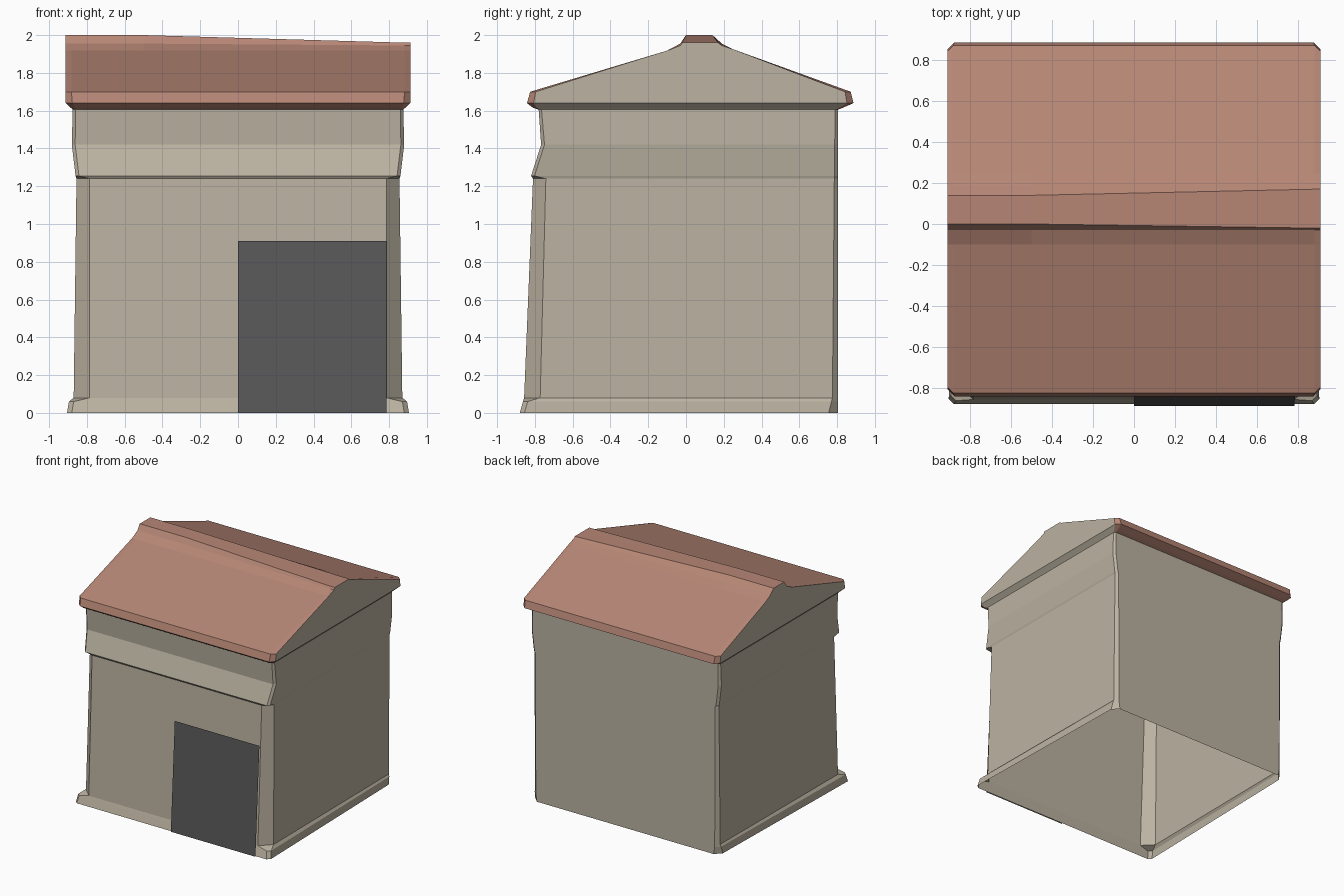
import bpy

if "Cube" in bpy.data.objects:
    bpy.data.objects.remove(bpy.data.objects["Cube"])

def material(name, rgb):
    m = bpy.data.materials.new(name)
    m.diffuse_color = (*rgb, 1)
    m.use_nodes = True
    m.node_tree.nodes["Principled BSDF"].inputs["Base Color"].default_value = m.diffuse_color
    return m

STONE = material("stone", (0.50, 0.45, 0.36))
TILE = material("tile", (0.47, 0.24, 0.18))
DARK = material("dark", (0.10, 0.10, 0.10))

def build(name, verts, faces, mats, slots=None):
    me = bpy.data.meshes.new(name)
    me.from_pydata(verts, [], faces)
    for m in mats:
        me.materials.append(m)
    for p, s in zip(me.polygons, slots or [0] * len(faces)):
        p.material_index = s
    ob = bpy.data.objects.new(name, me)
    bpy.context.collection.objects.link(ob)
    return ob

def ring(z, xf, xb, yf, yb, cf, cb):
    """Chamfered rectangle: half widths front/back, y front/back, corner cuts."""
    half = [(xf - cf, yf), (xf, yf + cf), (xb, yb - cb), (xb - cb, yb)]
    return [(x, y, z) for x, y in half] + [(-x, y, z) for x, y in reversed(half)]

def stack(rings):
    verts = [v for r in rings for v in r]
    faces = [(k * 8 + i, k * 8 + (i + 1) % 8, k * 8 + 8 + (i + 1) % 8, k * 8 + 8 + i)
             for k in range(len(rings) - 1) for i in range(8)]
    return verts, faces

# Walls: plinth, leaning wall with cut corners, flared upper band; open below
walls = [ring(*r) for r in (
    (0.00, 0.905, 0.87, -0.88, 0.805, 0.025, 0.05),
    (0.06, 0.895, 0.865, -0.863, 0.805, 0.025, 0.035),
    (0.08, 0.87, 0.86, -0.857, 0.805, 0.085, 0.03),
    (1.24, 0.855, 0.855, -0.81, 0.805, 0.068, 0.02),
    (1.255, 0.86, 0.86, -0.82, 0.805, 0.018, 0.018),
    (1.42, 0.88, 0.88, -0.767, 0.805, 0.018, 0.018),
    (1.605, 0.875, 0.875, -0.78, 0.805, 0.015, 0.015))]
build("walls", *stack(walls), [STONE])

# Eaves: soffit and fascia, stone on the gable sides
eaves = [walls[-1],
         ring(1.615, 0.885, 0.885, -0.81, 0.83, 0.02, 0.02),
         ring(1.64, 0.912, 0.912, -0.842, 0.887, 0.035, 0.035),
         ring(1.70, 0.912, 0.912, -0.825, 0.872, 0.03, 0.03)]
v, f = stack(eaves)
build("eaves", v, f, [TILE, STONE], [1 if i % 8 in (1, 5) else 0 for i in range(len(f))])

# Roof: profile swept along x, ridge cap sagging toward the right end
def section(x, t, cut):
    z = 2.0 - 0.04 * t
    pts = [(-0.825 + cut, 1.70), (-0.10, 1.918), (-0.03, 1.955 - 0.01 * t), (-0.02 * t, z),
           (0.14 + 0.03 * t, z), (0.19, 1.955 - 0.01 * t), (0.25, 1.925), (0.872 - cut, 1.70)]
    return [(x, y, h) for y, h in pts]

secs = [section(*s) for s in ((-0.912, 0, 0.03), (-0.882, 0, 0), (-0.5, 0, 0),
                              (0.882, 1, 0), (0.912, 1, 0.03))]
n = len(secs[0])
v = [p for s in secs for p in s]
f = [(k * n + i, k * n + n + i, k * n + n + i + 1, k * n + i + 1)
     for k in range(len(secs) - 1) for i in range(n - 1)]
slots = [0] * len(f) + [1, 1]
last = (len(secs) - 1) * n
f += [tuple(range(n)), tuple(reversed(range(last, last + n)))]
build("roof", v, f, [TILE, STONE], slots)

# Door: thin dark panel leaning with the front wall
build("door", [(0, -0.89, 0), (0.785, -0.89, 0), (0.785, -0.838, 0.91), (0, -0.838, 0.91)],
      [(0, 1, 2, 3)], [DARK])
